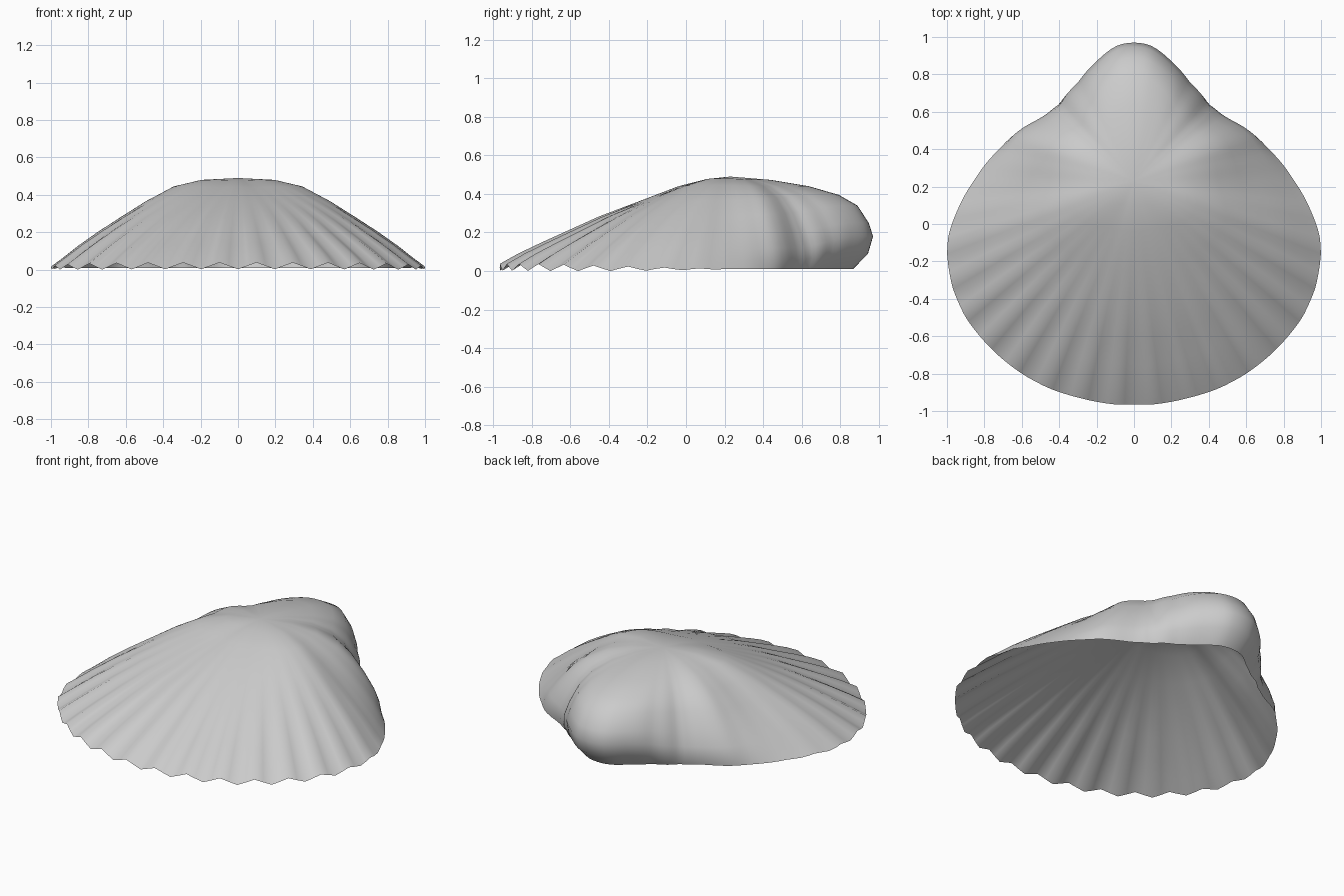
import bpy, bmesh, math

if "Cube" in bpy.data.objects:
    bpy.data.objects.remove(bpy.data.objects["Cube"])

# half outline seen from above, back tip to front edge
OUTLINE = [(0, .97), (.05, .966), (.1, .95), (.15, .915), (.2, .87), (.3, .755), (.4, .64),
           (.47, .585), (.52, .555), (.6, .51), (.72, .40), (.85, .24), (.95, .06),
           (.99, -.05), (1, -.15), (.97, -.34), (.9, -.5), (.75, -.68), (.6, -.8),
           (.45, -.88), (.29, -.93), (.1, -.965), (0, -.965)]
# radial sections (fraction of outline, height), crown to rim
BACK = [(0, .49), (.28, .473), (.55, .44), (.76, .395), (.89, .34), (.97, .25), (1, .18), (.965, .09), (.86, .01)]
WAIST = [(0, .49), (.28, .475), (.5, .44), (.69, .38), (.82, .3), (.92, .2), (.98, .12), (1, .06), (.98, .01)]
SIDE = [(0, .49), (.2, .48), (.35, .445), (.5, .365), (.63, .28), (.75, .2), (.86, .12), (.94, .055), (1, .01)]
FRONT = [(0, .49), (.11, .475), (.225, .44), (.4, .36), (.57, .28), (.7, .205), (.82, .135), (.92, .075), (1, .02)]
KNOTS = [(0, BACK), (14, BACK), (54, WAIST), (100, SIDE), (165, FRONT), (181, FRONT)]
CY = .23
SEG = 152

POLAR = [(math.atan2(x, y - CY), math.hypot(x, y - CY)) for x, y in OUTLINE]


def radius(a):
    for (a0, r0), (a1, r1) in zip(POLAR, POLAR[1:]):
        if a <= a1 + 1e-9:
            return r0 + (r1 - r0) * (a - a0) / (a1 - a0)
    return POLAR[-1][1]


def smooth(e0, e1, v):
    t = min(1, max(0, (v - e0) / (e1 - e0)))
    return t * t * (3 - 2 * t)


def section(d):
    """Blend the two neighbouring sections, widest point on the outline."""
    for (d0, s0), (d1, s1) in zip(KNOTS, KNOTS[1:]):
        if d <= d1:
            w = smooth(d0, d1, d)
            pts = [(p[0] + w * (q[0] - p[0]), p[1] + w * (q[1] - p[1])) for p, q in zip(s0, s1)]
            widest = max(p[0] for p in pts)
            return [(t / widest, z) for t, z in pts]


# shell surface: spokes from crown to the scalloped rim
bm = bmesh.new()
crown = bm.verts.new((0, CY, .49))
spokes = []
for j in range(SEG):
    ang = 2 * math.pi * j / SEG
    a = min(ang, 2 * math.pi - ang)
    d = math.degrees(a)
    # ribs: triangle wave fading towards the back and the crown
    wave = 1 - abs(abs(j - SEG // 2) % 4 - 2)
    r = radius(a)
    spoke = [crown]
    for t, z in section(d)[1:]:
        amp = .018 * smooth(80, 145, d) * smooth(.4, 1.05, t)
        spoke.append(bm.verts.new((r * t * math.sin(ang), CY + r * t * math.cos(ang),
                                   max(0, z + amp * wave))))
    spokes.append(spoke)
for j, s in enumerate(spokes):
    n = spokes[(j + 1) % SEG]
    bm.faces.new((crown, n[1], s[1]))
    for k in range(1, len(s) - 1):
        bm.faces.new((s[k], n[k], n[k + 1], s[k + 1]))
bmesh.ops.recalc_face_normals(bm, faces=bm.faces)
if sum(f.normal.z for f in bm.faces) < 0:
    bmesh.ops.reverse_faces(bm, faces=bm.faces)
mesh = bpy.data.meshes.new("sea_shell")
bm.to_mesh(mesh)
bm.free()
shell = bpy.data.objects.new("sea_shell", mesh)
bpy.context.collection.objects.link(shell)
for p in mesh.polygons:
    p.use_smooth = True
